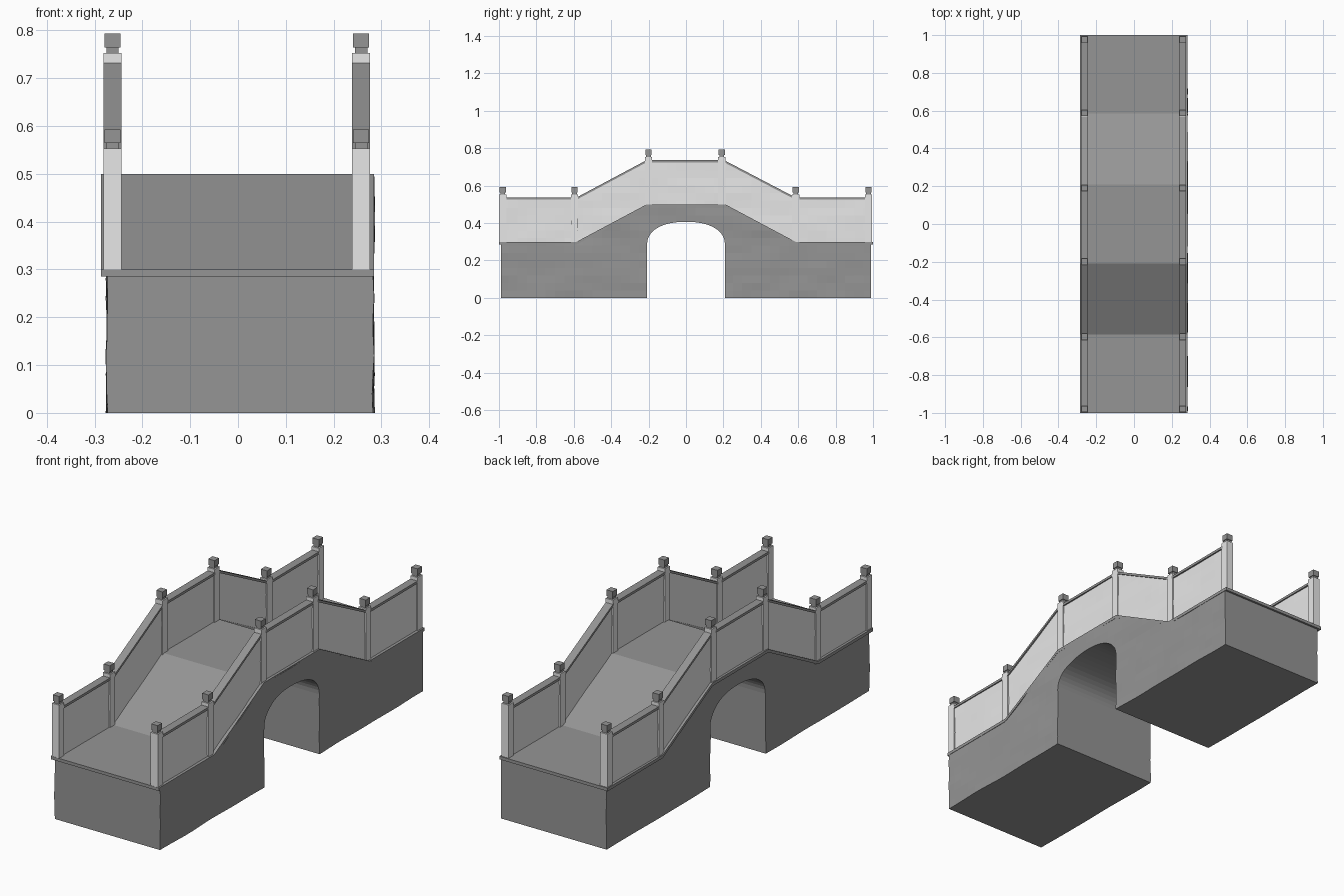
import bpy, bmesh, math
from mathutils import Vector, noise

if "Cube" in bpy.data.objects:
    bpy.data.objects.remove(bpy.data.objects["Cube"])


def material(name, v):
    m = bpy.data.materials.new(name)
    m.diffuse_color = (v, v, v, 1)
    m.use_nodes = True
    m.node_tree.nodes["Principled BSDF"].inputs["Base Color"].default_value = m.diffuse_color
    return m


DARK = material("dark stone", 0.3)
LIGHT = material("light stone", 0.8)


def finish(name, bm, mat):
    bmesh.ops.recalc_face_normals(bm, faces=bm.faces)
    me = bpy.data.meshes.new(name)
    bm.to_mesh(me)
    bm.free()
    me.materials.append(mat)
    ob = bpy.data.objects.new(name, me)
    bpy.context.collection.objects.link(ob)
    return ob


def prism(name, profile, x0, x1, mat, rough=0.0):
    """Extrude a (y, z) outline along x; optionally roughen its side faces."""
    bm = bmesh.new()
    f = bm.faces.new([bm.verts.new((x0, y, z)) for y, z in profile])
    ext = bmesh.ops.extrude_face_region(bm, geom=[f])
    for v in ext["geom"]:
        if isinstance(v, bmesh.types.BMVert):
            v.co.x = x1
    if rough:
        cuts = [((0, y / 20, 0), (0, 1, 0)) for y in range(-19, 20)]
        cuts += [((0, 0, z / 25), (0, 0, 1)) for z in range(1, 19)]
        for co, no in cuts:
            bmesh.ops.bisect_plane(bm, geom=bm.verts[:] + bm.edges[:] + bm.faces[:],
                                   dist=1e-5, plane_co=co, plane_no=no)
        for v in bm.verts:
            if min(abs(v.co.x - x0), abs(v.co.x - x1)) < 1e-4:
                p = Vector((v.co.x * 9, v.co.y * 5, v.co.z * 14))
                v.co.x += rough * noise.noise(p)
    return finish(name, bm, mat)


def box(name, x, y, z0, z1, w, mat):
    h = w / 2
    return prism(name, [(y - h, z0), (y + h, z0), (y + h, z1), (y - h, z1)],
                 x - h, x + h, mat)


# Walking line of the deck, front to back
DECK = [(-1, 0.3), (-0.585, 0.3), (-0.21, 0.5), (0.21, 0.5), (0.585, 0.3), (1, 0.3)]


def deck_z(y):
    for (a, za), (b, zb) in zip(DECK, DECK[1:]):
        if y <= b:
            return za + (zb - za) * (y - a) / (b - a)
    return 0.3


# Bridge body with the arched opening
arch = []
for i in range(25):
    a = math.pi * i / 24
    c, s = math.cos(a), math.sin(a)
    arch.append((0.208 * math.copysign(abs(c) ** 0.9, c), 0.285 + 0.122 * s ** 0.9))
body = [(-0.99, 0), (-0.99, 0.292)] + [(y, z - 0.006) for y, z in DECK[1:-1]]
body += [(0.99, 0.292), (0.99, 0), (0.208, 0)] + arch + [(-0.208, 0)]
prism("bridge_body", body, -0.274, 0.283, DARK, 0.005)

# Deck slab following the walking line
prism("deck_slab", DECK + [(y, z - 0.015) for y, z in reversed(DECK)],
      -0.287, 0.284, DARK)

# Railings on both sides
POSTS = [-0.98, -0.597, -0.2, 0.191, 0.587, 0.976]
for side, x in (("left", -0.2625), ("right", 0.2575)):
    # Posts with neck and cube cap
    for i, y in enumerate(POSTS):
        base = 0.5 if i in (2, 3) else 0.3
        n = f"{side}_post_{i + 1}"
        box(n, x, y, base - 0.015, base + 0.253, 0.038, LIGHT)
        box(n + "_neck", x, y, base + 0.253, base + 0.266, 0.026, DARK)
        box(n + "_cap", x, y, base + 0.264, base + 0.293, 0.033, DARK)
    # Panels and handrails between the posts
    for i, (a, b) in enumerate(zip(POSTS, POSTS[1:])):
        a, b = a + 0.012, b - 0.012
        za, zb = deck_z(a), deck_z(b)
        if i in (0, 2, 4):
            za = zb = 0.5 if i == 2 else 0.3
        prism(f"{side}_panel_{i + 1}",
              [(a, za - 0.008), (b, zb - 0.008), (b, zb + 0.228), (a, za + 0.228)],
              x - 0.013, x + 0.013, LIGHT, 0.003)
        prism(f"{side}_handrail_{i + 1}",
              [(a, za + 0.225), (b, zb + 0.225), (b, zb + 0.237), (a, za + 0.237)],
              x - 0.019, x + 0.019, DARK)
